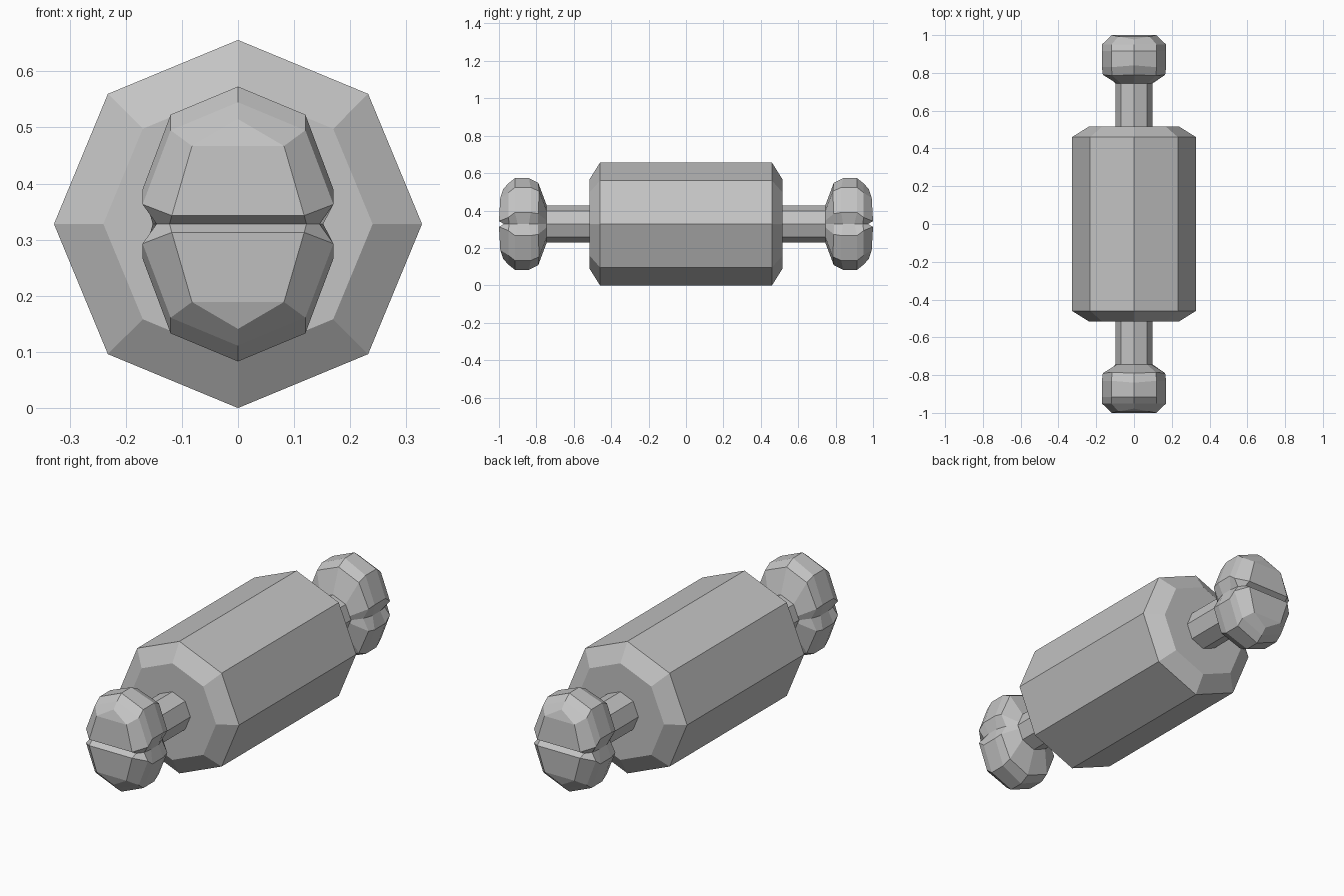
import bpy, bmesh, math

cube = bpy.data.objects.get("Cube")
if cube:
    bpy.data.objects.remove(cube, do_unlink=True)

MID = 0.328  # height of the long axis

grey = bpy.data.materials.new("plain grey")
grey.use_nodes = True
colour = (0.55, 0.55, 0.55, 1)
grey.diffuse_color = colour
grey.node_tree.nodes["Principled BSDF"].inputs["Base Color"].default_value = colour


def finish(name, bm):
    bmesh.ops.remove_doubles(bm, verts=bm.verts, dist=0.0005)
    bmesh.ops.recalc_face_normals(bm, faces=bm.faces)
    mesh = bpy.data.meshes.new(name)
    bm.to_mesh(mesh)
    bm.free()
    mesh.materials.append(grey)
    obj = bpy.data.objects.new(name, mesh)
    obj.location.z = MID
    bpy.context.collection.objects.link(obj)
    return obj


def bridge(bm, rings, closed):
    n = len(rings[0])
    for a, b in zip(rings, rings[1:]):
        for i in range(n if closed else n - 1):
            j = (i + 1) % n
            bm.faces.new((a[i], a[j], b[j], b[i]))


def octagon_bar(name, profile):
    """Eight-sided bar along y from (y, radius) pairs."""
    bm = bmesh.new()
    rings = [[bm.verts.new((r * math.sin(k * math.pi / 4), y, r * math.cos(k * math.pi / 4)))
              for k in range(8)] for y, r in profile]
    bridge(bm, rings, True)
    bm.faces.new(rings[0])
    bm.faces.new(rings[-1])
    return finish(name, bm)


def knob(name, side):
    """Two-lobed end; the upper lobe is built and mirrored downwards."""
    # each ring: waist, side, shoulder and top as (x, y, z above the axis)
    sections = [
        [(.10, .745, 0), (.093, .745, .018), (.07, .745, .07), (0, .745, .10)],
        [(.135, .79, 0), (.165, .79, .055), (.115, .785, .175), (0, .79, .22)],
        [(.152, .84, 0), (.17, .83, .062), (.12, .83, .195), (0, .84, .245)],
        [(.152, .90, 0), (.17, .915, .062), (.12, .915, .195), (0, .915, .245)],
        [(.145, .945, 0), (.17, .95, .035), (.12, .95, .167), (0, .95, .217)],
        [(.122, .973, 0), (.118, 1, .015), (.082, .993, .139), (0, .977, .187)],
    ]
    bm = bmesh.new()
    rings = []
    for half in sections:
        full = half + [(-x, y, z) for x, y, z in reversed(half[:-1])]
        rings.append([bm.verts.new((x, side * y, z)) for x, y, z in full])
    bridge(bm, rings, False)
    # end face with the slope into the centre groove
    f = rings[-1]
    for i in range(2):
        bm.faces.new((f[i], f[i + 1], f[5 - i], f[6 - i]))
    bm.faces.new((f[2], f[3], f[4]))
    bm.faces.new(rings[0])
    # lower lobe
    copy = bmesh.ops.duplicate(bm, geom=bm.verts[:] + bm.edges[:] + bm.faces[:])["geom"]
    for v in copy:
        if isinstance(v, bmesh.types.BMVert):
            v.co.z = -v.co.z
    return finish(name, bm)


octagon_bar("body", [(-.515, .24), (-.46, MID), (.46, MID), (.515, .24)])
for label, side in (("front", -1), ("back", 1)):
    octagon_bar(label + "_rod", [(side * .5, .099), (side * .75, .099)])
    knob(label + "_knob", side)
